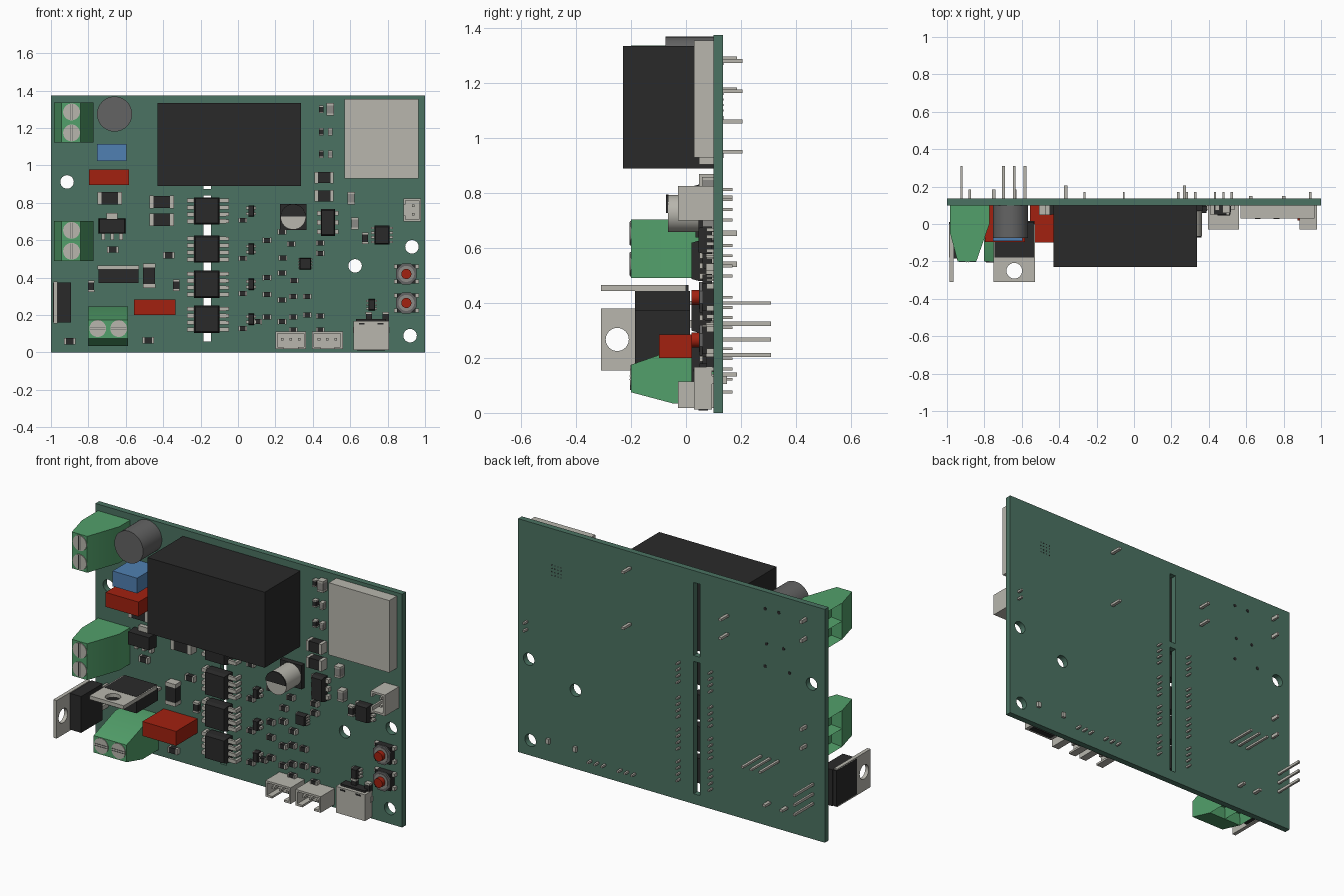
import bpy, bmesh, math
from mathutils import Matrix, Vector

if "Cube" in bpy.data.objects:
    bpy.data.objects.remove(bpy.data.objects["Cube"])

COLOURS = {
    "board_green": (.07, .17, .122), "terminal_green": (.085, .35, .145),
    "black_plastic": (.023, .023, .023), "light_metal": (.48, .47, .42),
    "red_plastic": (.36, .015, .005), "blue_plastic": (.08, .216, .445),
    "sleeve_grey": (.127, .127, .127), "chip_grey": (.26, .255, .24)}
MATS = {}
for label, rgb in COLOURS.items():
    m = bpy.data.materials.new(label)
    m.use_nodes = True
    m.diffuse_color = (*rgb, 1)
    m.node_tree.nodes["Principled BSDF"].inputs["Base Color"].default_value = (*rgb, 1)
    MATS[label] = m
GREEN, LIME, BLACK, METAL, RED, BLUE, GREY, CHIP = COLOURS
FRONT, BACK = .1, .135          # the two board surfaces along y
ROUND = {"X": Matrix.Rotation(math.pi / 2, 4, "Y"),
         "Y": Matrix.Rotation(math.pi / 2, 4, "X"), "Z": Matrix()}


class Part:
    """Collects primitives into one mesh object."""

    def __init__(self, name):
        self.name, self.bm, self.used, self.smooth = name, bmesh.new(), [], False

    def paint(self, verts, colour):
        if colour not in self.used:
            self.used.append(colour)
        faces = {f for v in verts for f in v.link_faces}
        for f in faces:
            f.material_index = self.used.index(colour)
        return faces

    def box(self, x, z, w, h, y0, y1=FRONT, colour=BLACK, taper=1):
        mat = Matrix.Translation((x, (y0 + y1) / 2, z)) @ Matrix.Diagonal((w, y1 - y0, h, 1))
        verts = bmesh.ops.create_cube(self.bm, size=1, matrix=mat)["verts"]
        for v in verts:
            if v.co.y < (y0 + y1) / 2:
                v.co.x = x + (v.co.x - x) * taper
                v.co.z = z + (v.co.z - z) * taper
        self.paint(verts, colour)
        return self

    def cyl(self, centre, r, length, colour, axis="Y", sides=32, turn=0):
        mat = Matrix.Translation(centre) @ ROUND[axis] @ Matrix.Rotation(turn, 4, "Z")
        verts = bmesh.ops.create_cone(self.bm, cap_ends=True, segments=sides, radius1=r,
                                      radius2=r, depth=length, matrix=mat)["verts"]
        self.paint(verts, colour)
        self.smooth |= sides > 8
        return self

    def disc(self, x, z, r, y0, y1=FRONT, colour=METAL, sides=32, turn=0):
        return self.cyl((x, (y0 + y1) / 2, z), r, y1 - y0, colour, "Y", sides, turn)

    def prism(self, points, along, colour):
        verts = [self.bm.verts.new(p) for p in points]
        face = self.bm.faces.new(verts)
        new = bmesh.ops.extrude_face_region(self.bm, geom=[face], use_keep_orig=True)["geom"]
        top = [g for g in new if isinstance(g, bmesh.types.BMVert)]
        bmesh.ops.translate(self.bm, verts=top, vec=along)
        return self.paint(verts + top, colour)

    def done(self, place=(0, 0, 0), turn=0):
        bmesh.ops.recalc_face_normals(self.bm, faces=self.bm.faces)
        mesh = bpy.data.meshes.new(self.name)
        self.bm.to_mesh(mesh)
        self.bm.free()
        for c in self.used:
            mesh.materials.append(MATS[c])
        ob = bpy.data.objects.new(self.name, mesh)
        bpy.context.collection.objects.link(ob)
        ob.location, ob.rotation_euler = place, (0, turn, 0)
        bpy.ops.object.select_all(action="DESELECT")
        ob.select_set(True)
        bpy.context.view_layer.objects.active = ob
        if self.smooth:
            bpy.ops.object.shade_smooth_by_angle(angle=math.radians(35))
        return ob


def cut(ob, cutter):
    cutter.hide_render = True
    mod = ob.modifiers.new("holes", "BOOLEAN")
    mod.operation, mod.solver, mod.object = "DIFFERENCE", "EXACT", cutter
    bpy.context.view_layer.objects.active = ob
    bpy.ops.object.modifier_apply(modifier=mod.name)
    bpy.data.objects.remove(cutter)


# Circuit board with mounting holes and isolation slots
holes = Part("hole_cutter")
for x, z in [(-.914, .912), (.626, .463), (.93, .565), (.92, .09)]:
    holes.disc(x, z, .036, 0, .3, GREEN)
for low, high in [(.06, .84), (.875, 1.305)]:
    holes.box(-.165, (low + high) / 2, .04, high - low, 0, .3, GREEN)
cutter = holes.done()
board = Part("circuit_board").box(0, .6875, 2, 1.375, FRONT, BACK, GREEN).done()
cut(board, cutter)

# Large plain components
relay = Part("relay").box(-.047, 1.112, .765, .445, -.23)
for x, z in [(.27, 1.28), (.27, .95), (-.365, 1.17), (-.365, 1.06)]:
    relay.box(x, z, .018, .014, FRONT, .205, METAL)
relay.done()
Part("radio_module").box(.768, 1.142, .395, .425, .03, colour=METAL).done()
Part("blue_capacitor").box(-.675, 1.07, .16, .09, -.09, colour=BLUE).done()
Part("upper_red_capacitor").box(-.69, .937, .215, .085, -.095, colour=RED).done()
Part("lower_red_capacitor").box(-.445, .242, .22, .085, -.098, colour=RED).done()
Part("round_capacitor").disc(-.66, 1.275, .094, -.075, colour=GREY).done()

# Can capacitor with a black half marking
can = Part("can_capacitor").box(.295, .725, .14, .14, .07)
can.disc(.295, .725, .068, -.065)
arc = [(.295 + .067 * math.cos(a), -.072, .727 + .067 * math.sin(a))
       for a in (math.pi * i / 12 for i in range(13))]
can.prism(arc, (0, .008, 0), BLACK)
can.done()


# Screw terminals, wire entry facing down before turning
def terminal(name, x, z, turn=0):
    t, half = Part(name), .107
    outline = [(.105, 0), (.105, .1), (.035, .3), (-.065, .3), (-.105, .15), (-.105, 0)]
    for side in (-1, 0):
        faces = t.prism([(side * half, FRONT - d, v) for v, d in outline], (half, 0, 0), LIME)
        entry = [f for f in faces if abs(f.calc_center_median().z + .105) < .002]
        bmesh.ops.recalc_face_normals(t.bm, faces=t.bm.faces)
        bmesh.ops.inset_region(t.bm, faces=entry, thickness=.02)
        bmesh.ops.translate(t.bm, verts=entry[0].verts, vec=(0, 0, .06))
    for sx in (-.056, .056):
        t.disc(sx, -.012, .045, -.204, -.19, METAL)
        for dz in (-.006, .006):
            t.box(sx, dz - .012, .084, .003, -.206, -.2, GREY)
        t.box(sx, 0, .02, .014, FRONT, .185, METAL)
    t.done((x, 0, z), turn)


terminal("upper_left_terminal", -.878, 1.23, math.pi / 2)
terminal("middle_left_terminal", -.878, .597, math.pi / 2)
terminal("lower_terminal", -.694, .14)


# Power transistors, metal tab on the upper side before turning
def transistor(name, x, z, turn=0):
    hole = Part("tab_cutter").cyl((0, -.25, .036), .042, .2, METAL, "Z").done()
    tab = Part(name + "_tab").box(0, .036, .224, .022, -.31, 0, METAL).done()
    cut(tab, hole)
    tab.location, tab.rotation_euler = (x, 0, z), (0, turn, 0)
    body = Part(name + "_body").box(0, -.011, .214, .072, -.185, .015, BLACK)
    body.box(0, .03, .21, .036, -.18, .01)
    for px in (-.057, 0, .057):
        body.box(px, -.018, .026, .014, .01, .12, METAL)
        body.box(px, -.018, .015, .012, .1, .31, METAL)
    body.done((x, 0, z), turn)


transistor("side_transistor", -.94, .267, -math.pi / 2)
transistor("upright_transistor", -.64, .418)


# Small two-ended chip parts
def chip(name, x, z, w, h, depth=.025, colour=BLACK):
    c = Part(name).box(x, z, w * .96, h * .96, FRONT - depth, colour=colour)
    for s in (-1, 1):
        if w > h:
            c.box(x + s * w * .42, z, w * .17, h, FRONT - depth - .002, colour=METAL)
        else:
            c.box(x, z + s * h * .42, w, h * .17, FRONT - depth - .002, colour=METAL)
    c.done()


# Leaded chips, pins on left and right, tapered lid
def leaded(name, x, z, w, h, pins, reach=.02, y0=.045):
    p = Part(name).box(x, z, w, h, y0 + .02, .095).box(x, z, w, h, y0, y0 + .02, taper=.88)
    for s in (-1, 1):
        for i in range(pins):
            pz = z + h * ((i + .5) / pins - .5)
            p.box(x + s * (w + reach) / 2, pz, reach, h / pins * .5, .075, colour=METAL)
    p.done()


# Isolator column with through pins and its neighbouring parts
for z in (.757, .553, .365, .178):
    iso = Part("isolator").box(-.167, z, .135, .146, .045, .09)
    iso.box(-.167, z, .135, .146, .02, .045, taper=.9)
    for s in (-1, 1):
        for i in range(4):
            pz = z + (i - 1.5) * .037
            iso.box(-.167 + s * .085, pz, .036, .022, .05, .065, METAL)
            iso.box(-.16 + s * .105, pz, .016, .02, .05, FRONT, METAL)
            iso.box(-.16 + s * .105, pz, .01, .01, FRONT, .17, METAL)
    iso.done()
    leaded("small_transistor", .07, z, .03, .06, 2, .012, .06)
    chip("isolator_resistor", .025, z - .05, .045, .026)

# Surface mount diodes and resistors
for x, z in [(-.685, .825), (-.407, .805), (-.407, .71)]:
    chip("wide_diode", x, z, .13, .068, .05)
chip("tall_diode", -.475, .41, .066, .13, .05)
for z in (.935, .837):
    chip("signal_diode", .46, z, .1, .062, .05)
for x, z in [(-.67, .55), (-.37, .52), (-.9, .06), (-.48, .065)]:
    chip("flat_resistor", x, z, .06, .034)
for x, z in [(-.33, .36), (-.785, .355), (.68, .61), (.7, .185), (.79, .185)]:
    chip("upright_resistor", x, z, .034, .06)
for x, z in [(.155, .6), (.235, .645), (.285, .58), (.24, .505), (.155, .4), (.235, .425),
             (.3, .385), (.155, .31), (.235, .28), (.155, .19), (.235, .165), (.295, .19),
             (.37, .3), (.37, .2), (.44, .53), (.44, .585), (.44, .195), (.295, .3),
             (.105, .165), (.295, .12), (.44, .12)]:
    chip("tiny_resistor", x, z, .046, .028)
for z in (1.3, 1.18, 1.06):
    chip("module_resistor", .445, z, .024, .04)
    chip("module_capacitor", .493, z, .024, .04, .03, CHIP)
for x, z in [(.605, .825), (.625, .69), (.493, 1.3)]:
    chip("ceramic_capacitor", x, z, .04, .065, .04, CHIP)

# Integrated circuits
leaded("driver_chip", .48, .695, .075, .145, 3)
leaded("supply_chip", .77, .628, .08, .1, 4)
leaded("sensor_chip", .36, .475, .062, .062, 4, .008, .06)
leaded("protection_chip", .715, .255, .035, .06, 3, .012, .055)
reg = Part("regulator").box(-.673, .676, .145, .08, .035, taper=.93)
reg.box(-.673, .73, .06, .03, .075, colour=METAL)
for dx in (-.048, 0, .048):
    reg.box(-.673 + dx, .62, .02, .035, .075, colour=METAL)
reg.done()


# Pin headers: open shroud with notches and contacts
def header(name, x, z, w, pins, turn=0):
    p, h, t = Part(name), .095, .012
    p.box(0, 0, w, h, .07, colour=METAL)
    for s in (-1, 1):
        p.box(s * (w - t) / 2, 0, t, h, -.03, .07, METAL)
        p.box(s * w * .33, -(h - t) / 2, w * .2, t, -.03, .07, METAL)
    p.box(0, (h - t) / 2, w, t, -.03, .07, METAL)
    for i in range(pins):
        px = (i - (pins - 1) / 2) * .045
        p.box(px, .005, .014, .014, -.01, .07, METAL)
        p.box(px, .01, .012, .012, FRONT, .17, METAL)
    p.done((x, 0, z), turn)


header("left_header", .282, .066, .165, 3)
header("right_header", .478, .066, .165, 3)
header("side_header", .932, .762, .125, 2, math.pi / 2)

# Data socket
socket = Part("data_socket").box(.712, .09, .19, .155, .03, .094, METAL)
socket.box(.712, .172, .16, .014, .05)
for s in (-1, 1):
    socket.box(.712 + s * .05, .155, .03, .008, .027, .03, BLACK)
    socket.box(.712 + s * .088, .12, .02, .03, .08, .15, METAL)
socket.box(.712, .0115, .15, .004, .045, .08, BLACK)
socket.done()

# Push buttons
for z in (.42, .265):
    b = Part("push_button").box(.9, z, .1, .1, .06)
    b.disc(.9, z, .06, .05, .06, GREY, 8, math.pi / 8)
    b.disc(.9, z, .043, .047, .05, CHIP).disc(.9, z, .027, .02, .05, RED)
    for s in (-1, 1):
        for e in (-1, 1):
            b.box(.9 + s * .057, z + e * .04, .02, .02, .075, colour=METAL)
    b.done()

# Heat vias and lead holes on the back
vias = Part("back_vias")
for i in range(16):
    vias.disc(.72 + i % 4 * .02, 1.1 + i // 4 * .02, .004, BACK, BACK + .001, BLACK, 8)
for x, z in [(-.7, 1.275), (-.61, 1.275), (-.73, 1.07), (-.62, 1.07), (-.77, .937), (-.61, .937)]:
    vias.disc(x, z, .01, BACK, BACK + .002, BLACK, 8)
vias.done()
